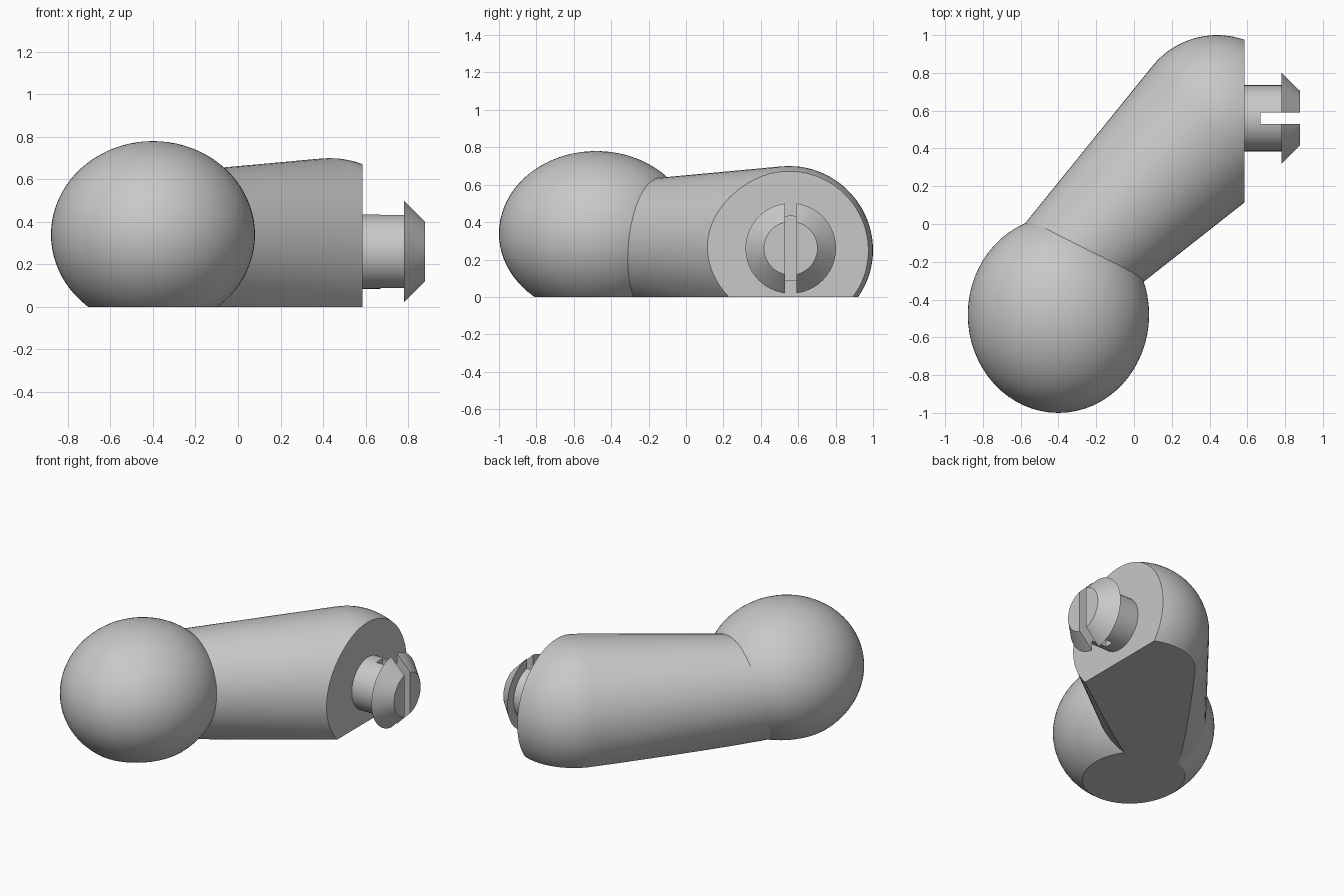
import bpy, bmesh
from math import sin, cos, pi, radians
from mathutils import Vector, Matrix

cube = bpy.data.objects.get("Cube")
if cube:
    bpy.data.objects.remove(cube, do_unlink=True)

grey = bpy.data.materials.new("light grey plastic")
grey.use_nodes = True
COLOUR = (0.58, 0.58, 0.58, 1)
grey.diffuse_color = COLOUR
grey.node_tree.nodes["Principled BSDF"].inputs["Base Color"].default_value = COLOUR


def finish(bm, name, smooth=True):
    bmesh.ops.recalc_face_normals(bm, faces=bm.faces[:])
    mesh = bpy.data.meshes.new(name)
    bm.to_mesh(mesh)
    bm.free()
    mesh.materials.append(grey)
    ob = bpy.data.objects.new(name, mesh)
    bpy.context.collection.objects.link(ob)
    bpy.ops.object.select_all(action='DESELECT')
    ob.select_set(True)
    bpy.context.view_layer.objects.active = ob
    if smooth:
        bpy.ops.object.shade_smooth_by_angle(angle=radians(25))
    return ob


def slice_off(bm, point, normal):
    """Remove everything beyond a plane and close the cut."""
    geom = bm.verts[:] + bm.edges[:] + bm.faces[:]
    cut = bmesh.ops.bisect_plane(bm, geom=geom, dist=1e-5, plane_co=point,
                                 plane_no=normal, clear_outer=True)
    edges = [e for e in cut["geom_cut"] if isinstance(e, bmesh.types.BMEdge)]
    bmesh.ops.contextual_create(bm, geom=edges)


def loft(rings):
    """Skin a list of point rings and cap both ends."""
    bm = bmesh.new()
    loops = [[bm.verts.new(p) for p in ring] for ring in rings]
    n = len(loops[0])
    for a, b in zip(loops, loops[1:]):
        for i in range(n):
            j = (i + 1) % n
            bm.faces.new((a[i], a[j], b[j], b[i]))
    bm.faces.new(loops[0])
    bm.faces.new(loops[-1])
    return bm


# Shoulder ball with flat underside
bm = bmesh.new()
bmesh.ops.create_uvsphere(bm, u_segments=64, v_segments=40, radius=1,
                          matrix=Matrix.Translation((-0.4, -0.48, 0.34))
                          @ Matrix.Diagonal((0.48, 0.52, 0.44, 1)))
slice_off(bm, (0, 0, 0), (0, 0, -1))
finish(bm, "shoulder_ball")

# Tapered arm with a round elbow, cut flat below and at the wrist side
ELBOW = Vector((0.44, 0.56, 0.26))
ANGLE, TAPER, R = radians(44.6), radians(6.4), 0.44
along = Vector((-cos(ANGLE), -sin(ANGLE), 0.03))
side = Vector((-sin(ANGLE), cos(ANGLE), 0))
up = Vector((0, 0, 1))


def arm_ring(s, wide, tall, n=64):
    centre = ELBOW + along * s
    return [centre + side * wide * cos(2 * pi * i / n) + up * tall * sin(2 * pi * i / n)
            for i in range(n)]


rings = []
STEPS = 20
for k in range(STEPS + 1):
    t = -pi / 2 + 0.02 + (pi / 2 - 0.02 + TAPER) * k / STEPS
    rings.append(arm_ring(R * sin(t), R * cos(t), R * cos(t)))
rings.append(arm_ring(1.2, 0.308, 0.328))
bm = loft(rings)
slice_off(bm, (0.585, 0, 0), (1, 0, 0))
slice_off(bm, (0, 0, 0), (0, 0, -1))
finish(bm, "arm")

# Wrist peg with a flared snap head
profile = [(0.57, 0.175), (0.78, 0.175), (0.78, 0.242), (0.88, 0.143)]
N = 48
bm = loft([[(x, 0.56 + r * cos(2 * pi * i / N), 0.26 + r * sin(2 * pi * i / N))
            for i in range(N)] for x, r in profile])
peg = finish(bm, "wrist_peg")

# Slot splitting the peg
bm = bmesh.new()
bmesh.ops.create_cube(bm, size=1, matrix=Matrix.Translation((0.82, 0.56, 0.26))
                      @ Matrix.Diagonal((0.3, 0.062, 0.8, 1)))
cutter = finish(bm, "slot_cutter", smooth=False)
cutter.hide_render = True
bpy.ops.object.select_all(action='DESELECT')
peg.select_set(True)
bpy.context.view_layer.objects.active = peg
slot = peg.modifiers.new("slot", 'BOOLEAN')
slot.operation = 'DIFFERENCE'
slot.solver = 'EXACT'
slot.object = cutter
peg.modifiers.move(len(peg.modifiers) - 1, 0)
bpy.ops.object.modifier_apply(modifier="slot")
bpy.data.objects.remove(cutter, do_unlink=True)
